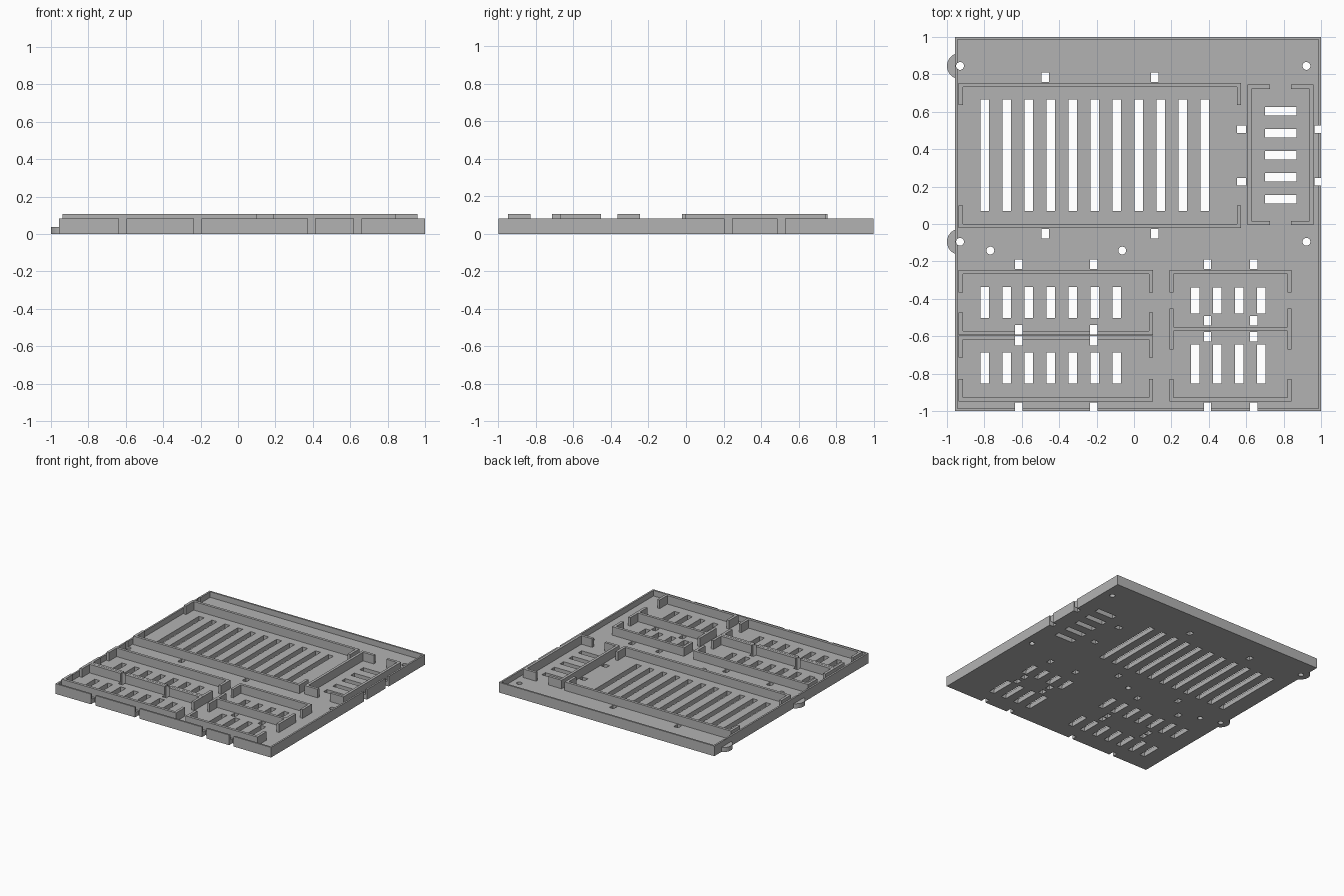
import bpy, bmesh, math

if "Cube" in bpy.data.objects:
    bpy.data.objects.remove(bpy.data.objects["Cube"], do_unlink=True)

FLOOR, RIM, TOP = 0.037, 0.083, 0.107
WALL, TAB = 0.022, 0.12

grey = bpy.data.materials.new("light_grey_plastic")
grey.use_nodes = True
grey.diffuse_color = (0.45, 0.45, 0.45, 1)
grey.node_tree.nodes["Principled BSDF"].inputs["Base Color"].default_value = (0.45, 0.45, 0.45, 1)


def add_object(name, bm):
    bmesh.ops.recalc_face_normals(bm, faces=bm.faces)
    mesh = bpy.data.meshes.new(name)
    bm.to_mesh(mesh)
    bm.free()
    mesh.materials.append(grey)
    obj = bpy.data.objects.new(name, mesh)
    bpy.context.collection.objects.link(obj)
    return obj


def add_prism(bm, points, z0, z1):
    """Extrude a flat outline from z0 to z1; returns the top face."""
    face = bm.faces.new([bm.verts.new((x, y, z0)) for x, y in points])
    out = bmesh.ops.extrude_face_region(bm, geom=[face], use_keep_orig=True)["geom"]
    bmesh.ops.translate(bm, verts=[v for v in out if isinstance(v, bmesh.types.BMVert)],
                        vec=(0, 0, z1 - z0))
    return next(f for f in out if isinstance(f, bmesh.types.BMFace))


def rect(x0, x1, y0, y1):
    return [(x0, y0), (x1, y0), (x1, y1), (x0, y1)]


def prism(name, points, z0, z1):
    bm = bmesh.new()
    add_prism(bm, points, z0, z1)
    return add_object(name, bm)


def bracket(name, a0, a1, outer, inward, swap=False):
    """C-shaped wall along a0..a1 with a short return at each end."""
    w, t = outer + inward * WALL, outer + inward * TAB
    pts = [(a0, outer), (a1, outer), (a1, t), (a1 - WALL, t),
           (a1 - WALL, w), (a0 + WALL, w), (a0 + WALL, t), (a0, t)]
    if swap:
        pts = [(y, x) for x, y in pts]
    return prism(name, pts, FLOOR, TOP)


# Cutter holding every slot, clip opening and screw hole
cut = bmesh.new()


def hole(*r):
    add_prism(cut, rect(*r), -0.05, 0.2)


def slots(x, count, y0, y1):
    for i in range(count):
        hole(x + i * 0.1175, x + i * 0.1175 + 0.046, y0, y1)


slots(-0.82, 11, 0.07, 0.665)
slots(-0.82, 7, -0.502, -0.336)
slots(-0.82, 7, -0.854, -0.686)
slots(0.305, 4, -0.478, -0.34)
slots(0.305, 4, -0.854, -0.643)
for i in range(5):
    hole(0.70, 0.87, 0.11 + i * 0.1175, 0.156 + i * 0.1175)

# Clip openings beside the holder walls
CLIP = 0.04
clip_rows = [((-0.495, 0.09), [(0.76, 0.81), (-0.077, -0.026)]),
             ((-0.635, -0.235), [(-0.24, -0.19), (-0.59, -0.54), (-0.65, -0.598), (-1.02, -0.955)]),
             ((0.373, 0.62), [(-0.24, -0.19), (-0.544, -0.492), (-0.628, -0.577), (-1.02, -0.955)])]
for xs, rows in clip_rows:
    for x in xs:
        for y0, y1 in rows:
            hole(x, x + CLIP, y0, y1)
for y in (0.205, 0.487):
    hole(0.55, 0.60, y, y + CLIP)
    hole(0.965, 1.02, y, y + CLIP)

# Screw holes
for cx, cy in [(-0.93, 0.845), (0.922, 0.845), (-0.93, -0.095), (0.922, -0.095),
               (-0.768, -0.142), (-0.063, -0.142)]:
    add_prism(cut, [(cx + 0.021 * math.cos(a), cy + 0.021 * math.sin(a))
                    for a in (k * math.tau / 24 for k in range(24))], -0.05, 0.2)
cutter = add_object("hole_cutter", cut)
cutter.hide_render = True

# Tray with a raised rim
bm = bmesh.new()
top = add_prism(bm, rect(-0.957, 1, -1, 1), 0, RIM)
bmesh.ops.recalc_face_normals(bm, faces=bm.faces)
bmesh.ops.inset_individual(bm, faces=[top], thickness=0.02)
inner = bmesh.ops.extrude_discrete_faces(bm, faces=[top])["faces"][0]
bmesh.ops.translate(bm, verts=inner.verts, vec=(0, 0, FLOOR - RIM))
bmesh.ops.remove_doubles(bm, verts=bm.verts, dist=1e-5)
tray = add_object("tray", bm)

# Holder walls, each a pair of facing brackets
walls = []
for name, x0, x1, y0, y1 in [("large_holder", -0.937, 0.573, -0.022, 0.755),
                             ("left_middle_holder", -0.937, 0.102, -0.593, -0.245),
                             ("left_front_holder", -0.937, 0.102, -0.95, -0.595),
                             ("right_middle_holder", 0.19, 0.842, -0.572, -0.245)]:
    walls.append(bracket(name + "_front_wall", x0, x1, y0, 1))
    walls.append(bracket(name + "_back_wall", x0, x1, y1, -1))
bracket("side_holder_left_wall", -0.005, 0.745, 0.607, 1, swap=True)
bracket("side_holder_right_wall", -0.005, 0.745, 0.96, -1, swap=True)

# Front right holder shares its back wall, so only the returns are added there
bracket("right_front_holder_front_wall", 0.19, 0.842, -0.95, 1)
for name, x in (("left", 0.19), ("right", 0.842 - WALL)):
    prism("right_front_holder_" + name + "_return", rect(x, x + WALL, -0.67, -0.572), FLOOR, TOP)

# Cut the openings through the tray and the walls they cross
for obj in [tray] + walls:
    mod = obj.modifiers.new("openings", "BOOLEAN")
    mod.operation = "DIFFERENCE"
    mod.solver = "EXACT"
    mod.object = cutter
    bpy.context.view_layer.objects.active = obj
    bpy.ops.object.modifier_apply(modifier=mod.name)
bpy.data.objects.remove(cutter, do_unlink=True)

# Rounded ears on the side edge
for name, cy in (("back", 0.845), ("front", -0.095)):
    half = math.acos(0.027 / 0.07)
    arc = [math.pi - half + 2 * half * k / 16 for k in range(17)]
    prism(name + "_ear", [(-0.93 + 0.07 * math.cos(a), cy + 0.07 * math.sin(a)) for a in arc], 0, FLOOR)
